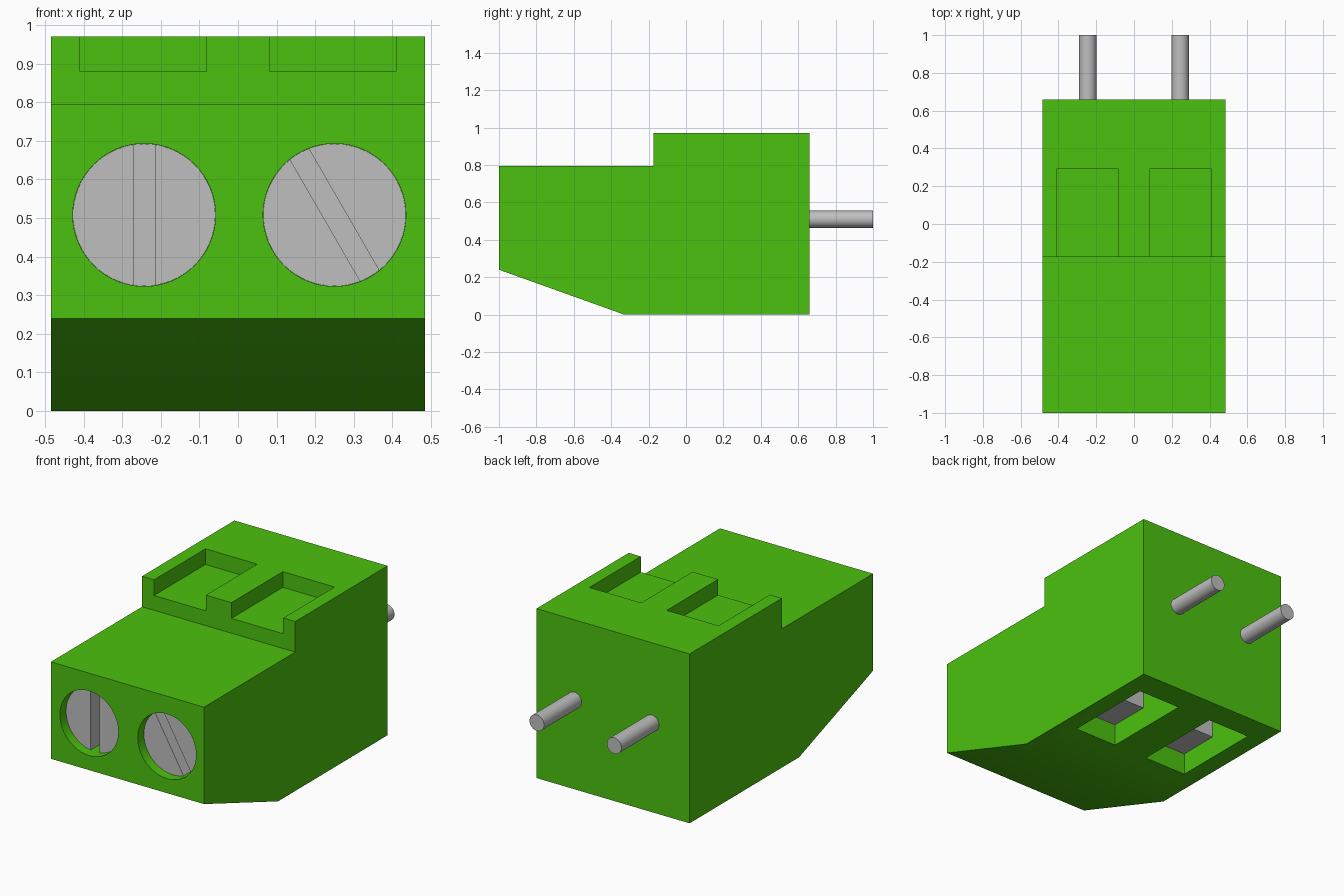
import bpy
import bmesh
import math
from mathutils import Matrix, Vector

if "Cube" in bpy.data.objects:
    bpy.data.objects.remove(bpy.data.objects["Cube"], do_unlink=True)


def material(name, color):
    m = bpy.data.materials.new(name)
    m.use_nodes = True
    m.diffuse_color = color
    m.node_tree.nodes["Principled BSDF"].inputs["Base Color"].default_value = color
    return m


GREEN = material("green plastic", (0.072, 0.535, 0.0045, 1))
METAL = material("grey metal", (0.52, 0.52, 0.52, 1))


def to_object(name, bm, mat=None):
    bmesh.ops.recalc_face_normals(bm, faces=bm.faces)
    me = bpy.data.meshes.new(name)
    bm.to_mesh(me)
    bm.free()
    if mat:
        me.materials.append(mat)
    ob = bpy.data.objects.new(name, me)
    bpy.context.collection.objects.link(ob)
    return ob


def box(name, lo, hi, mat=None, turn=None):
    """Box between two corners, optionally turned by a matrix about its centre."""
    lo, hi = Vector(lo), Vector(hi)
    bm = bmesh.new()
    m = Matrix.Translation((lo + hi) / 2) @ (turn or Matrix()) @ Matrix.Diagonal((*(hi - lo), 1))
    bmesh.ops.create_cube(bm, size=1, matrix=m)
    return to_object(name, bm, mat)


def rod(name, x, z, radius, y0, y1, sides, mat=None):
    """Cylinder along y."""
    bm = bmesh.new()
    m = Matrix.Translation((x, (y0 + y1) / 2, z)) @ Matrix.Rotation(math.pi / 2, 4, "X")
    bmesh.ops.create_cone(bm, cap_ends=True, segments=sides, radius1=radius,
                          radius2=radius, depth=y1 - y0, matrix=m)
    return to_object(name, bm, mat)


def select_only(ob):
    bpy.ops.object.select_all(action="DESELECT")
    ob.select_set(True)
    bpy.context.view_layer.objects.active = ob


def cut(ob, cutter):
    mod = ob.modifiers.new("cut", "BOOLEAN")
    mod.operation = "DIFFERENCE"
    mod.solver = "EXACT"
    mod.object = cutter
    select_only(ob)
    bpy.ops.object.modifier_apply(modifier=mod.name)
    bpy.data.objects.remove(cutter, do_unlink=True)


def smooth(ob):
    select_only(ob)
    bpy.ops.object.shade_smooth_by_angle(angle=math.radians(30))


# Housing: stepped side profile extruded across x
W = 0.485
profile = [(-1, 0.24), (-0.33, 0), (0.66, 0), (0.66, 0.97), (-0.175, 0.97), (-0.175, 0.795), (-1, 0.795)]
bm = bmesh.new()
face = bm.faces.new([bm.verts.new((-W, y, z)) for y, z in profile])
new = bmesh.ops.extrude_face_region(bm, geom=[face])["geom"]
bmesh.ops.translate(bm, vec=(2 * W, 0, 0), verts=[v for v in new if isinstance(v, bmesh.types.BMVert)])
housing = to_object("housing", bm, GREEN)

ZC = 0.508
for side, x, angle in (("right", -0.243, 0), ("left", 0.25, -30)):
    c = math.copysign(0.245, x)

    # Top notch, bottom pocket and screw hole
    cut(housing, box("notch_cutter", (c - 0.164, -0.3, 0.88), (c + 0.164, 0.29, 1.1)))
    cut(housing, box("pocket_cutter", (c - 0.136, -0.03, -0.1), (c + 0.136, 0.505, 0.8)))
    cut(housing, rod("hole_cutter", x, ZC, 0.185, -1.2, -0.5, 64))

    # Screw with its slot
    screw = rod(side + "_screw", x, ZC, 0.1845, -0.945, -0.495, 64, METAL)
    cut(screw, box("slot_cutter", (x - 0.028, -1.1, ZC - 0.3), (x + 0.028, -0.845, ZC + 0.3),
                   turn=Matrix.Rotation(math.radians(-angle), 4, "Y").inverted()))
    smooth(screw)

    # Clamp block inside the pocket
    box(side + "_clamp", (c - 0.135, -0.035, 0.126), (c + 0.135, 0.21, 0.81), METAL)

    # Contact pin
    smooth(rod(side + "_pin", c, 0.51, 0.046, 0.55, 1.0, 32, METAL))

smooth(housing)
